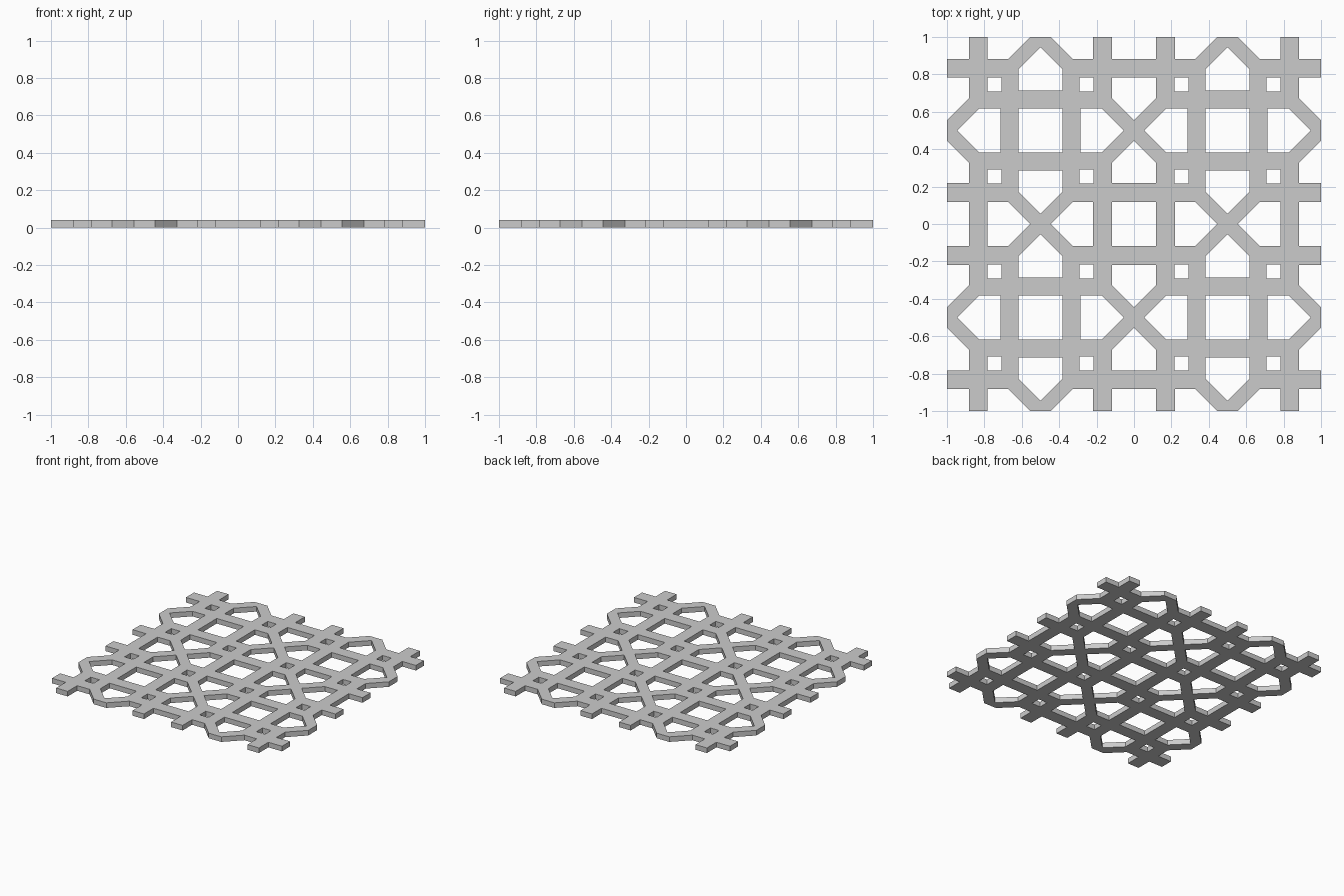
import bpy, bmesh

if "Cube" in bpy.data.objects:
    bpy.data.objects.remove(bpy.data.objects["Cube"])

T = 0.04                                   # panel thickness
A, B, C, D = 0.117, 0.215, 0.282, 0.382    # band edges from a star cell's centre
TIP, BEND = 0.055, 0.173                   # half width of crossings, strap bend


def turn(pts, n):
    """Rotate points by n quarter turns."""
    for _ in range(n):
        pts = [(-y, x) for x, y in pts]
    return pts


def shift(pts, dx, dy):
    return [(x + dx, y + dy) for x, y in pts]


def square(lo, hi):
    return [(lo, lo), (hi, lo), (hi, hi), (lo, hi)]


# Outer edge: half of one side, mirrored, then turned four times
half = [(-D - .5, -D - .5), (-D - .5, -1), (-C - .5, -1), (-C - .5, -D - .5),
        (-BEND - .5, -D - .5), (-TIP - .5, -1), (TIP - .5, -1),
        (BEND - .5, -D - .5), (C - .5, -D - .5), (C - .5, -1),
        (D - .5, -1), (D - .5, -D - .5)]
side = half + [(-x, y) for x, y in reversed(half)][:-1]
loops = [[p for n in range(4) for p in turn(side, n)]]

# Openings inside each of the four star cells
house = [(-A, B), (A, B), (A, .5 - TIP - A), (0, .5 - TIP), (-A, .5 - TIP - A)]
for cx in (-.5, .5):
    for cy in (-.5, .5):
        loops.append(shift(square(-A, A), cx, cy))
        for n in range(4):
            loops.append(shift(turn(house, n), cx, cy))
            loops.append(shift(turn(square(.209, .284), n), cx, cy))

# Openings between cells: arrows beside each crossing, and the middle square
arrow = [(TIP, 0), (BEND, -.5 + D), (C, -.5 + D), (C, .5 - D), (BEND, .5 - D)]
for n in range(4):
    for flip in (0, 2):
        crossing = turn([(.5, 0)], n)[0]
        loops.append(shift(turn(arrow, n + flip), *crossing))
loops.append(square(D - .5, .5 - D))

# Filled, extruded profile
curve = bpy.data.curves.new("lattice_profile", 'CURVE')
curve.dimensions = '2D'
curve.fill_mode = 'BOTH'
curve.extrude = T / 2
for pts in loops:
    s = curve.splines.new('POLY')
    s.points.add(len(pts) - 1)
    for p, (x, y) in zip(s.points, pts):
        p.co = (x, y, 0, 1)
    s.use_cyclic_u = True
helper = bpy.data.objects.new("lattice_profile", curve)
bpy.context.collection.objects.link(helper)
bpy.context.view_layer.update()
mesh = bpy.data.meshes.new_from_object(
    helper.evaluated_get(bpy.context.evaluated_depsgraph_get()))
bpy.data.objects.remove(helper)

# Weld into one flat-shaded solid standing on the ground
bm = bmesh.new()
bm.from_mesh(mesh)
bmesh.ops.remove_doubles(bm, verts=bm.verts, dist=1e-4)
bmesh.ops.translate(bm, verts=bm.verts, vec=(0, 0, T / 2))
bmesh.ops.recalc_face_normals(bm, faces=bm.faces)
for f in bm.faces:
    f.smooth = False
bm.to_mesh(mesh)
bm.free()
panel = bpy.data.objects.new("lattice_panel", mesh)
bpy.context.collection.objects.link(panel)
